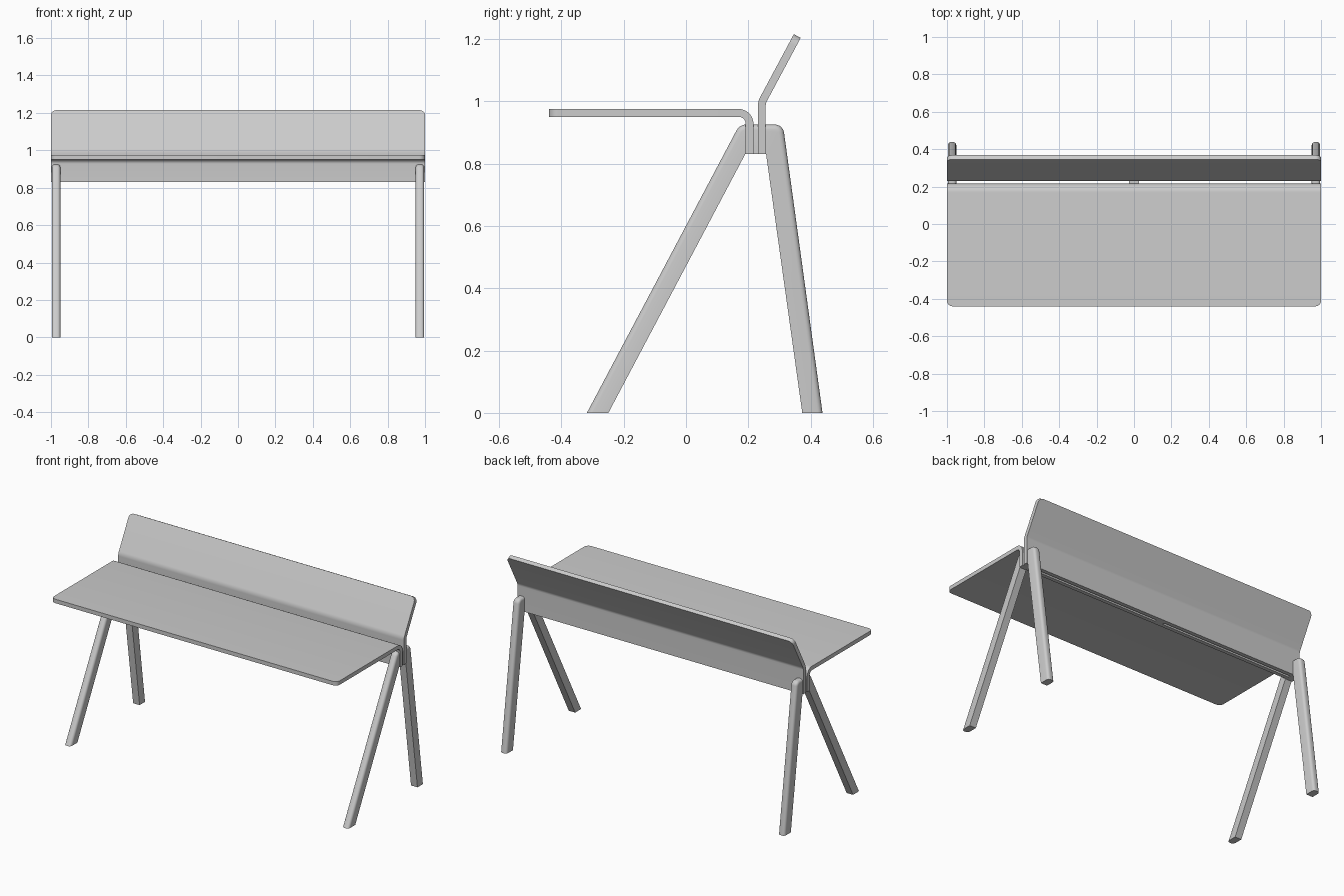
import bpy
import bmesh
import math
from mathutils import Vector

cube = bpy.data.objects.get("Cube")
if cube:
    bpy.data.objects.remove(cube, do_unlink=True)

grey = bpy.data.materials.new("light_grey")
grey.use_nodes = True
grey.diffuse_color = (0.6, 0.6, 0.6, 1)
grey.node_tree.nodes["Principled BSDF"].inputs["Base Color"].default_value = (0.6, 0.6, 0.6, 1)


def finish(name, bm):
    bmesh.ops.recalc_face_normals(bm, faces=bm.faces)
    mesh = bpy.data.meshes.new(name)
    bm.to_mesh(mesh)
    bm.free()
    mesh.materials.append(grey)
    obj = bpy.data.objects.new(name, mesh)
    bpy.context.collection.objects.link(obj)
    bpy.ops.object.select_all(action="DESELECT")
    obj.select_set(True)
    bpy.context.view_layer.objects.active = obj
    bpy.ops.object.shade_smooth_by_angle(angle=math.radians(35))
    return obj


def fillet(prev, corner, nxt, radius, steps=8):
    """Arc points that round a corner between two straight runs."""
    a, b = (prev - corner).normalized(), (nxt - corner).normalized()
    half = a.angle(b) / 2
    centre = corner + (a + b).normalized() * (radius / math.sin(half))
    start = corner + a * (radius / math.tan(half)) - centre
    end = corner + b * (radius / math.tan(half)) - centre
    sweep = start.angle(end)
    return [centre + (start * math.sin(sweep * (1 - t)) + end * math.sin(sweep * t)) / math.sin(sweep)
            for t in (i / steps for i in range(steps + 1))]


def bent_panel(name, tip, bend, foot, radius, thickness=0.025, corner=0.03):
    """Sheet folded across its width, with rounded corners on the tip edge."""
    tip, bend, foot = (Vector((0, *p)) for p in (tip, bend, foot))
    along = (bend - tip).normalized()
    path, widths = [], []
    for i in range(9):
        angle = i / 8 * math.pi / 2
        path.append(tip + along * corner * (1 - math.cos(angle)))
        widths.append(1 - corner + corner * math.sin(angle))
    path += fillet(tip, bend, foot, radius) + [foot]
    widths += [1] * (len(path) - len(widths))
    bm = bmesh.new()
    rings = []
    for i, (p, w) in enumerate(zip(path, widths)):
        tangent = path[min(i + 1, len(path) - 1)] - path[max(i - 1, 0)]
        n = Vector((0, -tangent.z, tangent.y)).normalized() * thickness / 2
        side = Vector((w, 0, 0))
        rings.append([bm.verts.new(v) for v in (p - side - n, p + side - n, p + side + n, p - side + n)])
    for r, s in zip(rings, rings[1:]):
        for k in range(4):
            bm.faces.new((r[k], r[(k + 1) % 4], s[(k + 1) % 4], s[k]))
    bm.faces.new(rings[0])
    bm.faces.new(rings[-1])
    return finish(name, bm)


def leg_frame(name, x, width=0.045):
    """Upside-down V leg pair with rounded outer edges."""
    v = [Vector((x - width / 2, y, z)) for y, z in (
        (-0.318, 0), (0.172, 0.925), (0.311, 0.925), (0.438, 0))]
    inner = [Vector((x - width / 2, y, z)) for y, z in (
        (0.373, 0), (0.257, 0.83), (0.19, 0.83), (-0.249, 0))]
    outer = [v[0]] + fillet(v[0], v[1], v[2], 0.035, 6) + fillet(v[1], v[2], v[3], 0.03, 6) + [v[3]]
    bm = bmesh.new()
    near = [bm.verts.new(p) for p in outer + inner]
    face = bm.faces.new(near)
    new = bmesh.ops.extrude_face_region(bm, geom=[face])
    far = [g for g in new["geom"] if isinstance(g, bmesh.types.BMVert)]
    bmesh.ops.translate(bm, verts=far, vec=(width, 0, 0))
    bmesh.ops.recalc_face_normals(bm, faces=bm.faces)
    # Round only the rim that runs up one leg, over the top and down the other
    spots = {(round(p.y, 4), round(p.z, 4)) for p in outer}
    rim = [e for e in bm.edges
           if all((round(q.co.y, 4), round(q.co.z, 4)) in spots for q in e.verts)
           and abs(e.verts[0].co.x - e.verts[1].co.x) < 0.001
           and e.calc_length() > 0.0005]
    bmesh.ops.bevel(bm, geom=rim, offset=0.016, segments=4, profile=0.5, affect="EDGES")
    return finish(name, bm)


def block(name, centre, size):
    bm = bmesh.new()
    bmesh.ops.create_cube(bm, size=1)
    bmesh.ops.scale(bm, vec=size, verts=bm.verts)
    bmesh.ops.translate(bm, vec=centre, verts=bm.verts)
    return finish(name, bm)


# Folded top and back sheets
bent_panel("top_panel", (-0.44, 0.9625), (0.204, 0.9625), (0.204, 0.83), 0.035)
bent_panel("back_panel", (0.357, 1.209), (0.243, 0.996), (0.243, 0.83), 0.05)

# Side frames
for label, sign in (("left", 1), ("right", -1)):
    leg_frame(label + "_leg_frame", sign * 0.9725)

# Spacer joining the two sheets
block("centre_spacer", (0, 0.2235, 0.8775), (0.055, 0.016, 0.095))
